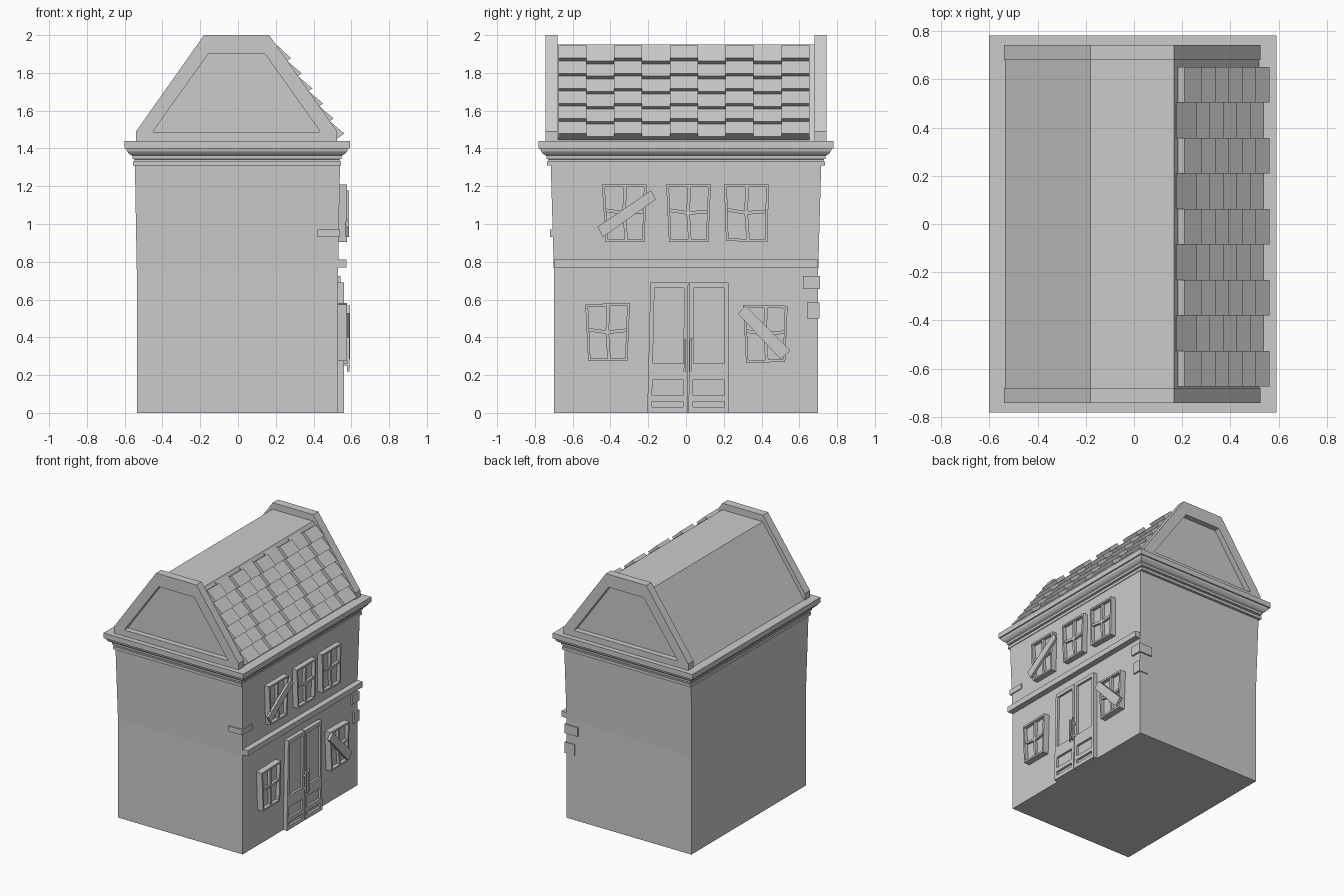
import bpy, bmesh
from mathutils import Vector

if "Cube" in bpy.data.objects:
    bpy.data.objects.remove(bpy.data.objects["Cube"])


def finish(bm, name):
    bmesh.ops.recalc_face_normals(bm, faces=bm.faces)
    me = bpy.data.meshes.new(name)
    bm.to_mesh(me)
    bm.free()
    ob = bpy.data.objects.new(name, me)
    bpy.context.collection.objects.link(ob)
    return ob


def bridge(bm, a, b):
    n = len(a)
    for i in range(n):
        j = (i + 1) % n
        bm.faces.new((a[i], a[j], b[j], b[i]))


def prism(bm, pts, lo, hi, axis):
    """Extrude a profile of (y, z) along x, or of (x, z) along y."""
    rings = []
    for d in (lo, hi):
        rings.append([bm.verts.new((d, p[0], p[1]) if axis == 'x' else (p[0], d, p[1])) for p in pts])
    bridge(bm, *rings)
    bm.faces.new(rings[0])
    bm.faces.new(rings[1])


def loft(name, levels):
    """Stack of rectangles: (centre x, half x, half y, z)."""
    bm = bmesh.new()
    rings = [[bm.verts.new((cx + sx * hx, sy * hy, z)) for sx, sy in ((-1, -1), (1, -1), (1, 1), (-1, 1))]
             for cx, hx, hy, z in levels]
    for a, b in zip(rings, rings[1:]):
        bridge(bm, a, b)
    bm.faces.new(rings[0])
    bm.faces.new(rings[-1])
    return finish(bm, name)


def box(name, x0, x1, y0, y1, z0, z1):
    bm = bmesh.new()
    prism(bm, [(y0, z0), (y1, z0), (y1, z1), (y0, z1)], x0, x1, 'x')
    return finish(bm, name)


def patch(bm, q, uvs, x0, x1):
    """Slab whose outline is given in the u, v space of the crooked quad q."""
    bl, br, tr, tl = [Vector(p) for p in q]
    pts = []
    for u, v in uvs:
        pts.append(bl.lerp(br, u).lerp(tl.lerp(tr, u), v))
    prism(bm, pts, x0, x1, 'x')


def rect(u0, u1, v0, v1):
    return [(u0, v0), (u1, v0), (u1, v1), (u0, v1)]


# Walls and stepped cornice
loft("walls", [(-.003, .533, .70, 0), (-.003, .533, .70, .76), (-.003, .543, .716, 1.32)])
profile = [(.735, 1.31), (.735, 1.332), (.727, 1.332), (.727, 1.342), (.738, 1.345),
           (.74, 1.362), (.755, 1.37), (.768, 1.385), (.772, 1.40), (.782, 1.40), (.782, 1.44)]
loft("cornice", [(-.005, h - .185, h, z) for h, z in profile])

# Roof core
bm = bmesh.new()
prism(bm, [(-.54, 1.43), (-.18, 1.95), (.165, 1.95), (.525, 1.43)], -.69, .69, 'y')
finish(bm, "roof")

# Gable ends with recessed panel
outer = [(-.54, 1.43), (-.54, 1.49), (-.18, 2.0), (.165, 2.0), (.525, 1.49), (.525, 1.43)]
inner = [(-.446, 1.488), (-.45, 1.49), (-.158, 1.90), (.143, 1.90), (.435, 1.49), (.431, 1.488)]
for side, name in ((-1, "front_gable"), (1, "back_gable")):
    bm = bmesh.new()
    rings = [[bm.verts.new((x, side * y, z)) for x, z in pts]
             for pts, y in ((outer, .68), (outer, .743), (inner, .743), (inner, .70))]
    for a, b in zip(rings, rings[1:]):
        bridge(bm, a, b)
    bm.faces.new(rings[0])
    bm.faces.new(rings[-1])
    finish(bm, name)

# Roof tiles: sawtooth columns, every other one raised
top = Vector((.165, 1.95))
along, out = Vector((.577, -.817)), Vector((.817, .577))
bm = bmesh.new()
for c in range(9):
    lift = .027 if c % 2 == 0 else 0
    prof = [(.03, -.02), (.03 if lift else .012, .006 + lift)]
    for r in range(6):
        s = .126 + .0975 * r
        prof += [(s, .026 + lift), (s + .001, .001 + lift)]
    prof.append((.614, -.02))
    pts = [top + along * s + out * n for s, n in prof]
    y = -.675 + c * .1475
    prism(bm, pts, y, y + .1475, 'y')
finish(bm, "roof_tiles")

# String course and loose corner bricks
box("string_course", .50, .575, -.70, .70, .77, .813)
box("corner_brick_left", .42, .54, -.72, -.595, .93, .97)
box("corner_brick_upper", .43, .543, .62, .71, .655, .725)
box("corner_brick_lower", .46, .543, .64, .706, .50, .585)

# Crooked windows: backing, rim and bent glazing bars
windows = [
    ("upper_window_left", [(-.425, .905), (-.22, .905), (-.208, 1.21), (-.445, 1.21)]),
    ("upper_window_middle", [(-.09, .905), (.118, .905), (.132, 1.21), (-.105, 1.21)]),
    ("upper_window_right", [(.212, .91), (.432, .905), (.438, 1.21), (.202, 1.21)]),
    ("lower_window_left", [(-.518, .275), (-.31, .275), (-.297, .582), (-.533, .575)]),
    ("lower_window_right", [(.318, .265), (.525, .27), (.538, .567), (.303, .57)]),
]
for name, q in windows:
    bm = bmesh.new()
    patch(bm, q, rect(0, 1, 0, 1), .52, .55)
    for r in (rect(0, .06, 0, 1), rect(.94, 1, 0, 1), rect(.06, .94, 0, .045), rect(.06, .94, .955, 1)):
        patch(bm, q, r, .54, .577)
    patch(bm, q, [(.49, .04), (.57, .04), (.53, .5), (.55, .96), (.47, .96), (.45, .5)], .54, .571)
    patch(bm, q, [(.05, .52), (.5, .47), (.95, .5), (.95, .56), (.5, .53), (.05, .58)], .54, .569)
    finish(bm, name)

# Planks nailed over two windows
for name, pts, x in (
        ("upper_plank", [(-.44, .93), (-.16, 1.13), (-.185, 1.178), (-.468, .985)], .587),
        ("lower_plank", [(.275, .525), (.50, .285), (.553, .33), (.315, .568)], .592)):
    bm = bmesh.new()
    prism(bm, pts, .57, x, 'x')
    finish(bm, name)

# Double door: backing, stiles, rails, handles
leaves = [("left_door", [(-.205, 0), (.008, 0), (.012, .69), (-.188, .69)]),
          ("right_door", [(.014, 0), (.226, 0), (.224, .69), (.018, .69)])]
for name, q in leaves:
    bm = bmesh.new()
    patch(bm, q, rect(0, 1, 0, 1), .50, .545)
    for u0, u1 in ((0, .11), (.89, 1)):
        patch(bm, q, rect(u0, u1, 0, 1), .53, .562)
    for z0, z1 in ((0, .03), (.06, .092), (.175, .262), (.662, .69)):
        patch(bm, q, rect(.11, .89, z0 / .69, z1 / .69), .53, .562)
    finish(bm, name)
for name, y in (("left_handle", -.006), ("right_handle", .024)):
    bm = bmesh.new()
    prism(bm, [(y - .006, .22), (y + .006, .22), (y + .007, .40), (y - .005, .38)], .578, .59, 'x')
    for z in (.25, .35):
        prism(bm, [(y - .005, z), (y + .005, z), (y + .005, z + .015), (y - .005, z + .015)], .55, .58, 'x')
    finish(bm, name)
